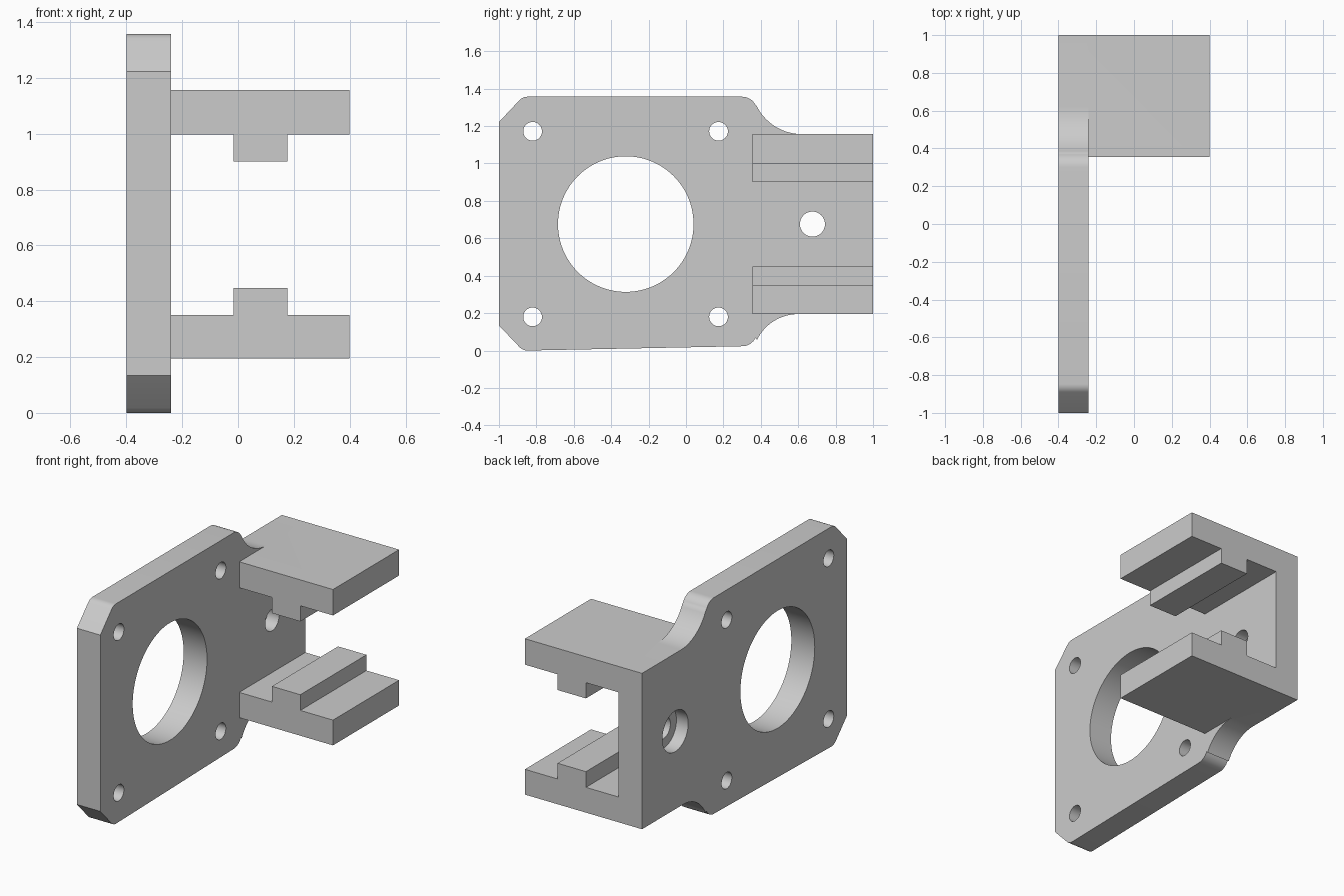
import bpy, bmesh
from math import radians, sin, cos
from mathutils import Vector

if "Cube" in bpy.data.objects:
    bpy.data.objects.remove(bpy.data.objects["Cube"])

grey = bpy.data.materials.new("plain_grey")
grey.use_nodes = True
colour = (0.6, 0.6, 0.6, 1)
grey.diffuse_color = colour
grey.node_tree.nodes["Principled BSDF"].inputs["Base Color"].default_value = colour

X0, X1 = -0.40, -0.24      # plate thickness range
MID = 0.676                # height of the plate centreline


def prism(name, points, offset):
    """Extrude a closed 3D polygon along an offset vector."""
    bm = bmesh.new()
    face = bm.faces.new([bm.verts.new(p) for p in points])
    new = bmesh.ops.extrude_face_region(bm, geom=[face])["geom"]
    verts = [g for g in new if isinstance(g, bmesh.types.BMVert)]
    bmesh.ops.translate(bm, verts=verts, vec=Vector(offset))
    bmesh.ops.recalc_face_normals(bm, faces=bm.faces)
    mesh = bpy.data.meshes.new(name)
    bm.to_mesh(mesh)
    bm.free()
    obj = bpy.data.objects.new(name, mesh)
    bpy.context.collection.objects.link(obj)
    mesh.materials.append(grey)
    return obj


def arc(cy, cz, r, start, end, steps):
    angles = [radians(start + (end - start) * i / steps) for i in range(steps + 1)]
    return [(cy + r * cos(a), cz + r * sin(a)) for a in angles]


def combine(target, tool, operation):
    mod = target.modifiers.new(tool.name, 'BOOLEAN')
    mod.operation, mod.solver, mod.object = operation, 'EXACT', tool
    bpy.context.view_layer.objects.active = target
    bpy.ops.object.modifier_apply(modifier=mod.name)
    bpy.data.objects.remove(tool)


def drill(target, y, z, r, xa, xb, sides=64):
    ring = arc(y, z, r, 0, 360, sides)[:-1]
    cutter = prism("cutter", [(xa, a, b) for a, b in ring], (xb - xa, 0, 0))
    cutter.hide_render = True
    combine(target, cutter, 'DIFFERENCE')


# Plate outline: chamfered front corners, S-curved shoulders to a narrow tail
outline = [(-1, 0.134), (-1, 1.222)]
outline += arc(-0.847, 1.297, 0.06, 135, 90, 6)
outline += arc(0.30, 1.277, 0.08, 90, 26, 8)
outline += arc(0.62, 1.427, 0.27, 206, 270, 16)
outline += [(1, 1.157), (1, 0.195)]
outline += arc(0.60, -0.050, 0.245, 90, 154, 16)
outline += arc(0.30, 0.103, 0.08, -26, -90, 8)
outline += arc(-0.847, 0.060, 0.06, -90, -135, 6)
bracket = prism("motor_bracket", [(X0, y, z) for y, z in outline], (X1 - X0, 0, 0))

# Upper and lower arms, each with a rib facing inward
for name, outer, inner, rib in (("upper_arm", 1.157, 0.997, 0.90),
                                ("lower_arm", 0.195, 0.351, 0.448)):
    section = [(-0.32, outer), (0.40, outer), (0.40, inner), (0.177, inner),
               (0.177, rib), (-0.017, rib), (-0.017, inner), (-0.32, inner)]
    arm = prism(name, [(x, 0.355, z) for x, z in section], (0, 0.645, 0))
    combine(bracket, arm, 'UNION')

# Large bore, four corner holes, and the counterbored tail hole
drill(bracket, -0.322, MID, 0.3625, -0.5, -0.1, 96)
for y in (-0.82, 0.174):
    for z in (0.18, 1.172):
        drill(bracket, y, z, 0.05, -0.5, -0.1, 40)
drill(bracket, 0.676, MID, 0.067, -0.5, -0.1, 40)
drill(bracket, 0.676, MID, 0.126, -0.5, -0.32, 48)

# Smooth curves while keeping the machined edges crisp
bpy.ops.object.select_all(action='DESELECT')
bracket.select_set(True)
bpy.context.view_layer.objects.active = bracket
bpy.ops.object.shade_smooth_by_angle(angle=radians(30))
